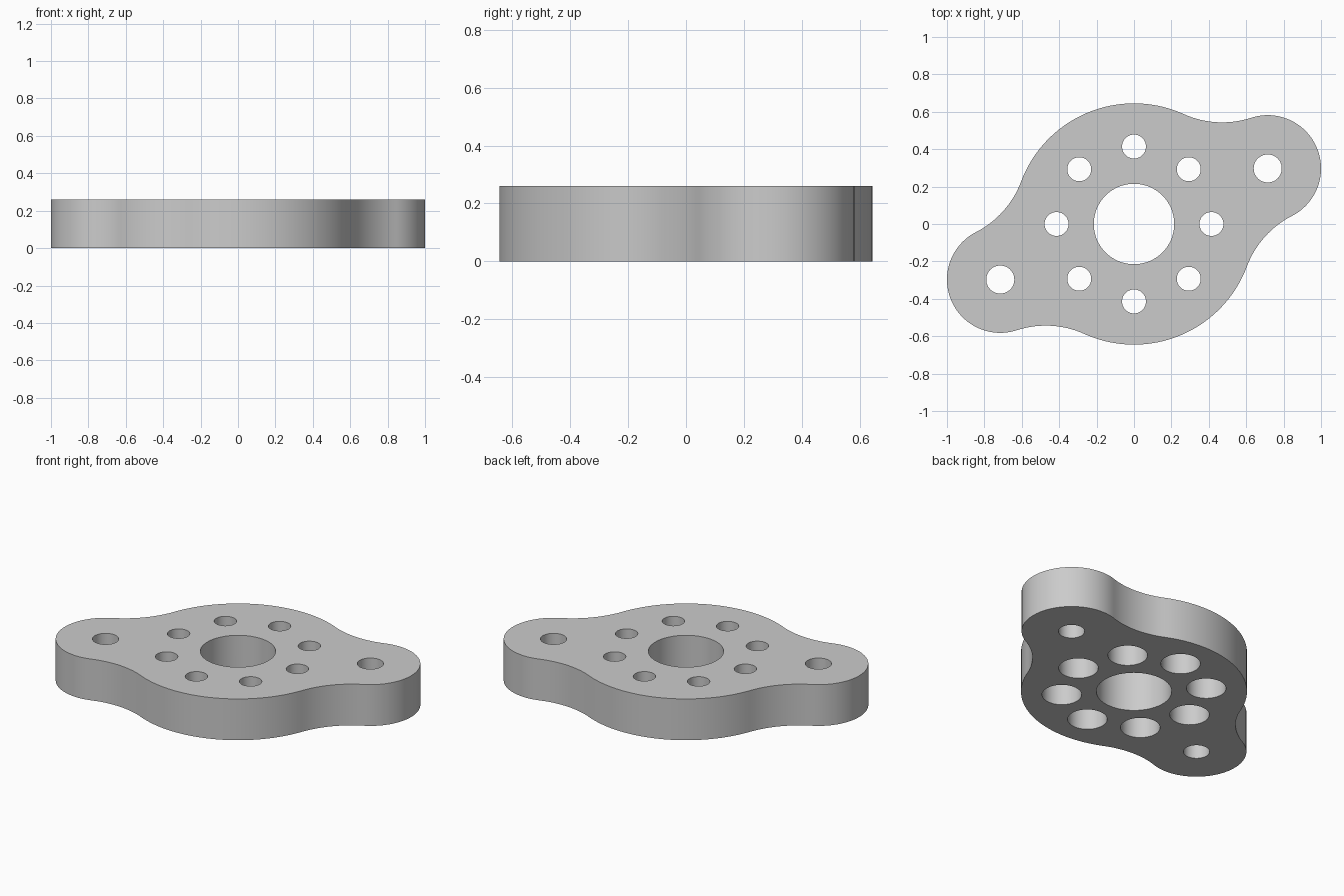
import bpy, bmesh
from math import sin, cos, pi, atan2, sqrt, radians

cube = bpy.data.objects.get("Cube")
if cube:
    bpy.data.objects.remove(cube)

HEIGHT = 0.26
BODY_R, EAR_R, FILLET_R = 0.645, 0.285, 0.5
EAR_X, EAR_Y = 0.715, 0.297
EAR_DIST, TILT = sqrt(EAR_X**2 + EAR_Y**2), atan2(EAR_Y, EAR_X)


def arc(cx, cy, r, start, end, steps=32):
    """Points along an arc, without its last point."""
    angles = [start + (end - start) * i / steps for i in range(steps)]
    return [(cx + r * cos(a), cy + r * sin(a)) for a in angles]


def loft(bm, rings):
    """Closed solid through equal-sized rings of points."""
    loops = [[bm.verts.new(p) for p in ring] for ring in rings]
    n = len(loops[0])
    for low, high in zip(loops, loops[1:]):
        for i in range(n):
            j = (i + 1) % n
            bm.faces.new((low[i], low[j], high[j], high[i]))
    bm.faces.new(loops[0][::-1])
    bm.faces.new(loops[-1])


def make_object(name, bm):
    mesh = bpy.data.meshes.new(name)
    bmesh.ops.recalc_face_normals(bm, faces=bm.faces)
    bm.to_mesh(mesh)
    bm.free()
    obj = bpy.data.objects.new(name, mesh)
    bpy.context.collection.objects.link(obj)
    return obj


def drill(bm, x, y, profile, steps=48):
    """Stepped round cutter from (radius, height) pairs."""
    loft(bm, [[(px, py, z) for px, py in arc(x, y, r, 0, 2 * pi, steps)]
              for r, z in profile])


# Outline: round body, two ears, tangent concave fillets
reach_body, reach_ear = BODY_R + FILLET_R, EAR_R + FILLET_R
fx = (reach_body**2 - reach_ear**2 + EAR_DIST**2) / (2 * EAR_DIST)
fy = sqrt(reach_body**2 - fx**2)
t, u = atan2(fy, fx), atan2(fy, fx - EAR_DIST)
half = (arc(EAR_DIST, 0, EAR_R, -u, u, 48)
        + arc(fx, fy, FILLET_R, u + pi, t + pi, 16)
        + arc(0, 0, BODY_R, t, pi - t, 40)
        + arc(-fx, fy, FILLET_R, -t, -u, 16))
outline = half + [(-x, -y) for x, y in half]
c, s = cos(TILT), sin(TILT)
outline = [(x * c - y * s, x * s + y * c) for x, y in outline]

bm = bmesh.new()
loft(bm, [[(x, y, z) for x, y in outline] for z in (0, HEIGHT)])
plate = make_object("flange_plate", bm)

# Holes: centre bore, ear holes, ring of bolt holes counterbored from below
bm = bmesh.new()
drill(bm, 0, 0, [(0.215, -0.1), (0.215, 0.4)], 80)
for side in (-1, 1):
    drill(bm, side * EAR_X, side * EAR_Y, [(0.075, -0.1), (0.075, 0.4)])
for k in range(8):
    a = k * pi / 4
    drill(bm, 0.414 * cos(a), 0.414 * sin(a),
          [(0.113, -0.1), (0.113, 0.15), (0.064, 0.15), (0.064, 0.4)])
cutter = make_object("hole_cutter", bm)
cutter.hide_render = True

cut = plate.modifiers.new("holes", "BOOLEAN")
cut.operation = "DIFFERENCE"
cut.solver = "EXACT"
cut.object = cutter
bpy.ops.object.select_all(action="DESELECT")
bpy.context.view_layer.objects.active = plate
plate.select_set(True)
bpy.ops.object.modifier_apply(modifier=cut.name)
bpy.data.objects.remove(cutter)

# Single grey material
grey = bpy.data.materials.new("plain_grey")
grey.use_nodes = True
colour = (0.6, 0.6, 0.6, 1)
grey.diffuse_color = colour
grey.node_tree.nodes["Principled BSDF"].inputs["Base Color"].default_value = colour
plate.data.materials.clear()
plate.data.materials.append(grey)
for face in plate.data.polygons:
    face.material_index = 0
bpy.ops.object.shade_smooth_by_angle(angle=radians(30))
